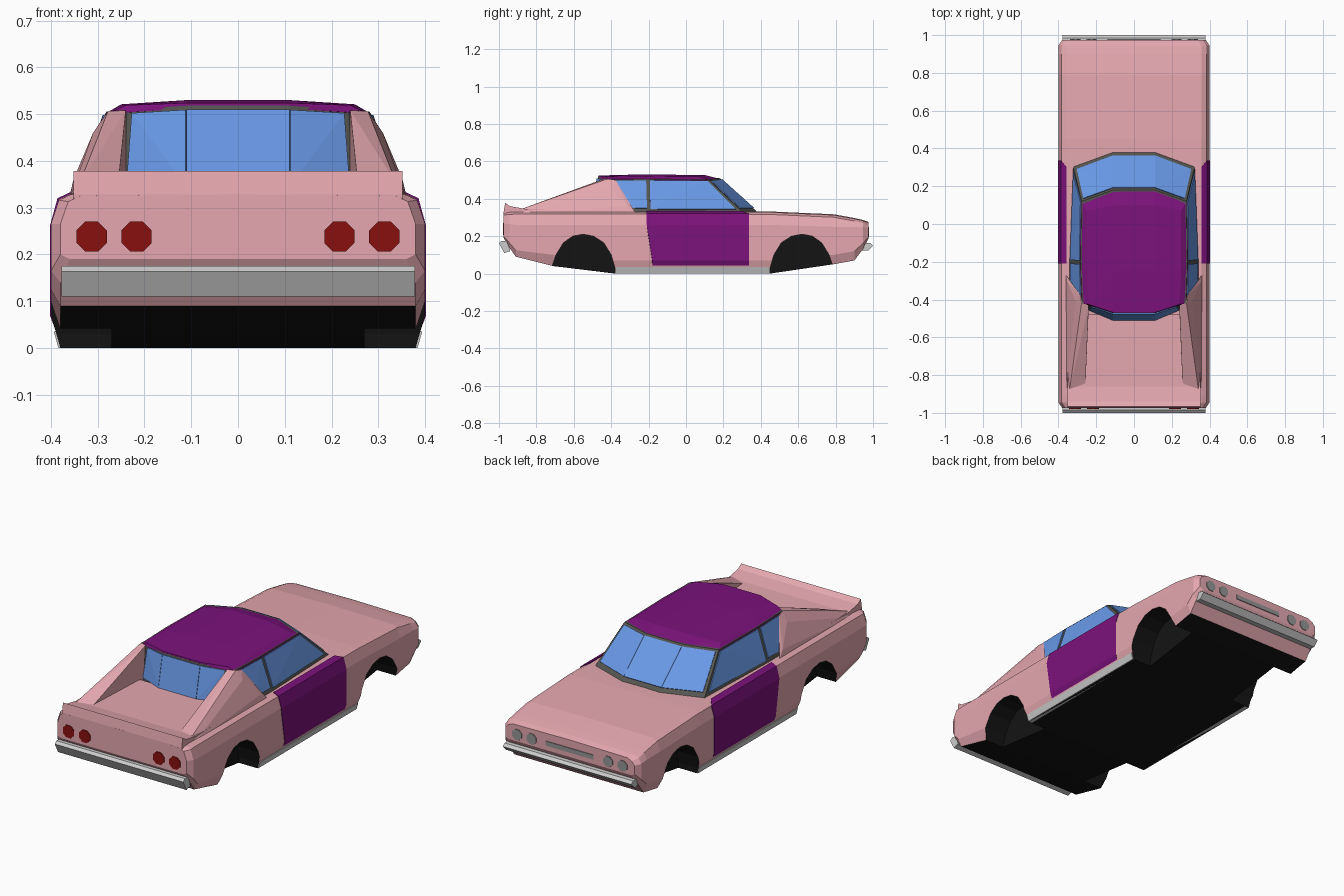
import bpy, bmesh, math
from mathutils import Vector

if "Cube" in bpy.data.objects:
    bpy.data.objects.remove(bpy.data.objects["Cube"])

def material(name, r, g, b):
    m = bpy.data.materials.new(name)
    m.diffuse_color = (r, g, b, 1)
    m.use_nodes = True
    m.node_tree.nodes["Principled BSDF"].inputs["Base Color"].default_value = m.diffuse_color
    return m

PINK = material("pink_paint", .78, .39, .43)
PURPLE = material("purple_paint", .2, .006, .2)
GLASS = material("blue_glass", .14, .32, .80)
FRAME = material("dark_trim", .09, .09, .08)
BLACK = material("black_underside", .007, .007, .007)
RED = material("red_lens", .25, .005, .005)
LAMP = material("lamp_grey", .3, .3, .3)

def finish(name, bm, *mats):
    bmesh.ops.recalc_face_normals(bm, faces=bm.faces)
    me = bpy.data.meshes.new(name)
    bm.to_mesh(me)
    bm.free()
    for m in mats:
        if m:
            me.materials.append(m)
    ob = bpy.data.objects.new(name, me)
    bpy.context.collection.objects.link(ob)
    return ob

def flip(pts):
    return [(-p[0], p[1], p[2]) for p in pts]

def hulls(name, groups, mat, mirror=True):
    """One object made of convex pieces, optionally repeated on the other side."""
    bm = bmesh.new()
    for g in groups + ([flip(g) for g in groups] if mirror else []):
        vs = [bm.verts.new(p) for p in g]
        res = bmesh.ops.convex_hull(bm, input=vs)
        dead = [v for v in res["geom_interior"] if isinstance(v, bmesh.types.BMVert)]
        bmesh.ops.delete(bm, geom=dead, context='VERTS')
    bmesh.ops.dissolve_limit(bm, angle_limit=.01, verts=bm.verts, edges=bm.edges)
    return finish(name, bm, mat)

def prisms(name, items, mat):
    """Side profiles (y, z) extruded from x0 to x1."""
    bm = bmesh.new()
    for prof, x0, x1 in items:
        a = [bm.verts.new((x0, y, z)) for y, z in prof]
        b = [bm.verts.new((x1, y, z)) for y, z in prof]
        bm.faces.new(a)
        bm.faces.new(b)
        for i in range(len(a)):
            j = (i + 1) % len(a)
            bm.faces.new((a[i], a[j], b[j], b[i]))
    return finish(name, bm, mat)

# lower body: sections along y as (y, bottom z, half width, low z, mid z, shoulder z)
stations = [(-.975, .19, .38, .20, .265, .325), (-.945, .14, .40, .165, .265, .328),
            (-.91, .09, .40, .125, .26, .33), (-.71, .04, .40, .10, .26, .33),
            (-.38, 0, .40, .07, .26, .33), (.45, 0, .40, .07, .26, .328),
            (.79, .05, .40, .10, .25, .313), (.90, .07, .40, .12, .25, .293),
            (.945, .13, .40, .16, .245, .283), (.975, .185, .38, .195, .24, .272)]
bm = bmesh.new()
rings = []
for y, zb, w, zl, zm, zs in stations:
    half = [(w - .02, y, zb), (w, y, zl), (w, y, zm), (w - .017, y, zs - .012),
            (w - .043, y, zs)]
    pts = half + [(0, y, zs + .004)] + flip(half)[::-1]
    rings.append([bm.verts.new(p) for p in pts])
n = len(rings[0])
for k, (r, s) in enumerate(zip(rings, rings[1:])):
    for i in range(n):
        j = (i + 1) % n
        f = bm.faces.new((r[i], r[j], s[j], s[i]))
        if i == n - 1 and 2 <= k <= 6:
            f.material_index = 1
bm.faces.new(rings[0])
bm.faces.new(rings[-1])
body = finish("body", bm, PINK, BLACK)

# wheel wells cut out of the body
arch = [(-.165, -.1), (-.165, .04), (-.145, .10), (-.105, .165), (-.055, .20), (0, .21),
        (.055, .20), (.11, .165), (.15, .10), (.17, .03), (.17, -.1)]
rear = [(y - .55, z) for y, z in arch]
front = [(.62 - y, z) for y, z in arch]
cutter = prisms("wheel_well_cutter",
                [(p, s * .27, s * .45) for p in (rear, front) for s in (-1, 1)], BLACK)
cutter.hide_render = True
mod = body.modifiers.new("wells", 'BOOLEAN')
mod.operation = 'DIFFERENCE'
mod.solver = 'EXACT'
mod.material_mode = 'TRANSFER'
mod.object = cutter
bpy.context.view_layer.objects.active = body
bpy.ops.object.modifier_apply(modifier="wells")
bpy.data.objects.remove(cutter)

# rear deck with upturned spoiler
prisms("rear_deck_spoiler", [([(-.967, .378), (-.94, .36), (-.86, .346), (-.48, .344),
                               (-.48, .30), (-.974, .30), (-.975, .328)], -.352, .352)], PINK)

# cabin frame: matching lower and upper half outlines, front to rear
low = [(.11, .385, .326), (.322, .305, .326), (.342, -.2, .326), (.342, -.33, .326),
       (.25, -.45, .326), (.11, -.51, .326)]
top = [(.11, .18, .51), (.277, .12, .503), (.282, -.2, .505), (.275, -.42, .506),
       (.235, -.43, .51), (.11, -.47, .518)]
bm = bmesh.new()
lo = [bm.verts.new(p) for p in low + flip(low)[::-1]]
up = [bm.verts.new(p) for p in top + flip(top)[::-1]]
bm.faces.new(lo)
bm.faces.new(up)
for i in range(len(lo)):
    j = (i + 1) % len(lo)
    bm.faces.new((lo[i], lo[j], up[j], up[i]))
finish("window_frame", bm, FRAME)

# glass panes: inset patches of the cabin walls
def pane(a, b, c, d, u0, u1, v0, v1):
    a, b, c, d = map(Vector, (a, b, c, d))
    at = lambda u, v: a.lerp(b, u).lerp(d.lerp(c, u), v)
    q = [at(u0, v0), at(u1, v0), at(u1, v1), at(u0, v1)]
    nrm = (q[2] - q[0]).cross(q[3] - q[1]).normalized() * .005
    return [p + nrm for p in q] + [p - nrm for p in q]

def wall(i, *uv):
    return pane(low[i], low[i + 1], top[i + 1], top[i], *uv)

def middle(i, v0, v1):
    return pane(low[i], flip([low[i]])[0], flip([top[i]])[0], top[i], 0, 1, v0, v1)

hulls("windshield", [middle(0, .12, .95)], GLASS, False)
hulls("windshield_sides", [wall(0, 0, .93, .12, .95)], GLASS)
hulls("side_windows", [wall(1, .04, .98, .1, .95), wall(2, .06, .95, .13, .95)], GLASS)
hulls("rear_window", [middle(5, .1, .95)], GLASS, False)
hulls("rear_window_sides", [wall(4, .08, 1, .1, .95)], GLASS)

# roof panel
roof = [(.11, .18, .507), (.28, .12, .498), (.287, -.2, .499), (.278, -.42, .501),
        (.11, -.47, .512), (.11, .1, .527), (.25, .07, .518), (.11, -.25, .53),
        (.25, -.25, .521), (.11, -.468, .524), (.24, -.425, .519)]
hulls("roof", [roof + flip(roof)], PURPLE, False)

# sloping rear pillars running back to the spoiler
hulls("rear_pillar", [[(.34, -.87, .349), (.278, -.42, .506), (.24, -.435, .508),
                       (.258, -.87, .335), (.24, -.45, .335), (.36, -.87, .32),
                       (.36, -.27, .325), (.31, -.405, .46), (.285, -.375, .497),
                       (.352, -.31, .36)]], PINK)

# doors
door = [(.391, .04), (.4025, .07), (.4025, .26), (.386, .32), (.357, .334), (.35, .04)]
hulls("door", [[(x, -.18 if z < .1 else -.21, z) for x, z in door] +
               [(x, .30 if z > .33 else .336, z) for x, z in door]], PURPLE)

# side sills
hulls("side_sill", [[(x, y, z) for y in (-.378, .448)
                     for x, z in ((.384, 0), (.394, .035), (.36, .035), (.36, 0))]], None)

# bumpers
prisms("rear_bumper", [([(-1, .163), (-.985, .175), (-.95, .175), (-.94, .12),
                         (-.972, .11)], -.378, .378)], None)
prisms("front_bumper", [([(1, .15), (.985, .163), (.94, .165), (.93, .125),
                          (.972, .122)], -.378, .378)], None)

# lamps and grille
def disc(x, z, r, y):
    ring = [(math.pi / 8 * (2 * i + 1)) for i in range(8)]
    return [(x + r * math.cos(a), y + d, z + r * math.sin(a))
            for a in ring for d in (-.004, .004)]

hulls("tail_lights", [disc(x, .238, .035, -.975) for x in (.217, .313)], RED)
hulls("headlights", [disc(x, .222, .03, .975) for x in (.225, .31)], LAMP)
hulls("grille", [[(x, y, z) for x in (-.14, .14) for y in (.97, .979)
                  for z in (.21, .234)]], LAMP, False)
